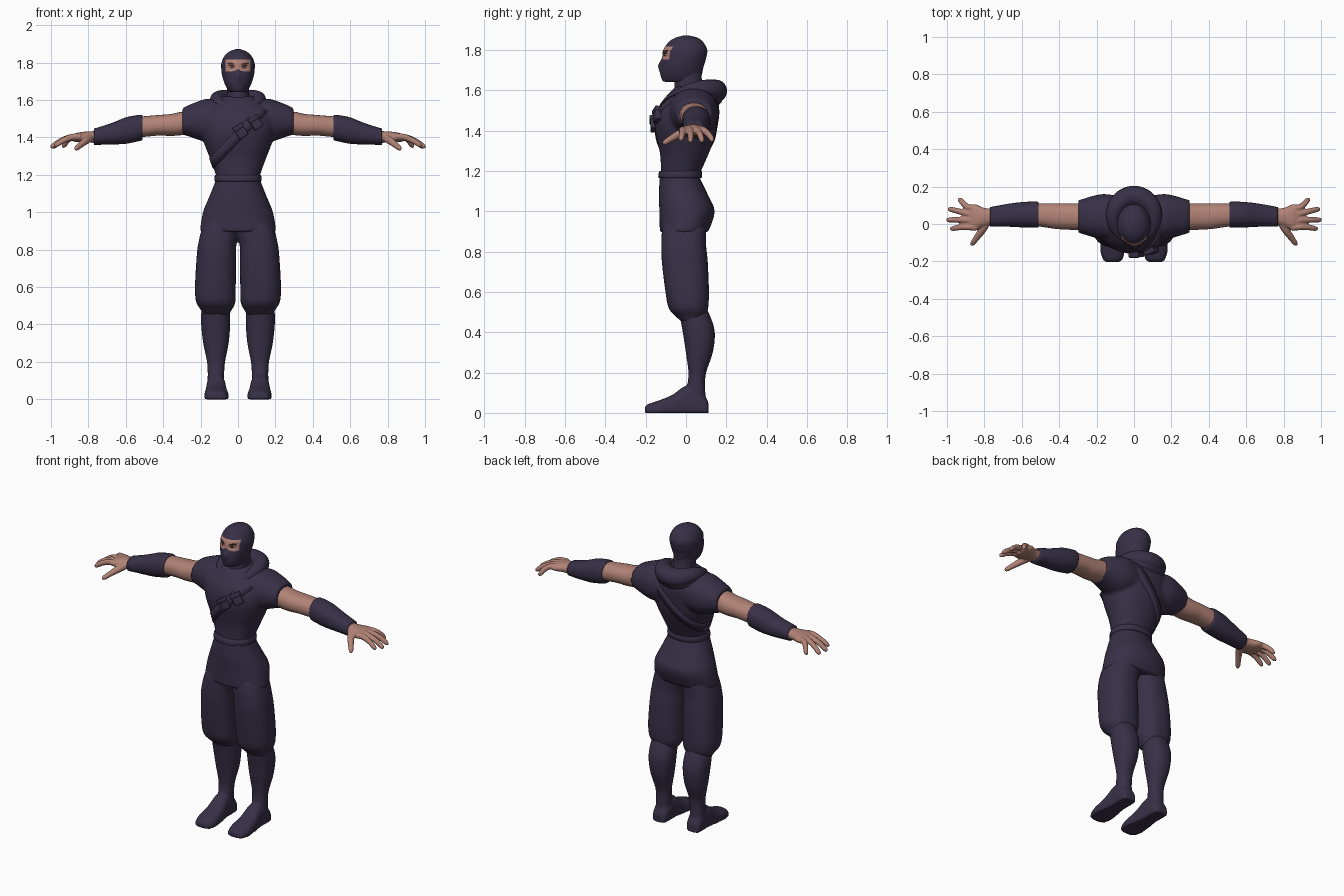
import bpy, bmesh, math
from mathutils import Vector, Matrix
from mathutils.bvhtree import BVHTree

if "Cube" in bpy.data.objects:
    bpy.data.objects.remove(bpy.data.objects["Cube"])


def material(name, rgb):
    m = bpy.data.materials.new(name)
    m.diffuse_color = (*rgb, 1)
    m.use_nodes = True
    m.node_tree.nodes["Principled BSDF"].inputs["Base Color"].default_value = m.diffuse_color
    return m


CLOTH = material("dark_purple_cloth", (0.040, 0.030, 0.064))
SKIN = material("skin", (0.44, 0.225, 0.18))
BROWN = material("dark_brown", (0.07, 0.03, 0.025))
WHITE = material("eye_white", (0.6, 0.5, 0.47))


def spline(rows, steps):
    """Catmull-Rom through rows of numbers."""
    out = []
    for i in range(len(rows) - 1):
        a, b, c, d = (rows[min(max(i + k, 0), len(rows) - 1)] for k in (-1, 0, 1, 2))
        for s in range(steps):
            t = s / steps
            out.append([q + 0.5 * t * (r - p + t * (2 * p - 5 * q + 4 * r - w + t * (3 * (q - r) + w - p)))
                        for p, q, r, w in zip(a, b, c, d)])
    return out + [list(rows[-1])]


def skin_rings(bm, rings, closed=False):
    vs = [[bm.verts.new(p) for p in ring] for ring in rings]
    n = len(vs[0])
    for i in range(len(vs) if closed else len(vs) - 1):
        a, b = vs[i], vs[(i + 1) % len(vs)]
        for j in range(n):
            bm.faces.new((a[j], a[(j + 1) % n], b[(j + 1) % n], b[j]))
    if not closed:
        bm.faces.new(vs[0])
        bm.faces.new(vs[-1])


def loft(bm, axis, rows, n=40, steps=5, power=2.2):
    """Rows: position on axis, then min/max extents on the two other axes."""
    rings = []
    for p, a0, a1, b0, b1 in spline(rows, steps):
        ring = []
        for j in range(n):
            t = 2 * math.pi * j / n
            c, s = math.cos(t), math.sin(t)
            u = (a0 + a1) / 2 + (a1 - a0) / 2 * math.copysign(abs(c) ** (2 / power), c)
            v = (b0 + b1) / 2 + (b1 - b0) / 2 * math.copysign(abs(s) ** (2 / power), s)
            co = {'x': (p, u, v), 'y': (u, p, v), 'z': (u, v, p)}[axis]
            ring.append((co[0], co[1], max(co[2], 0)))
        rings.append(ring)
    skin_rings(bm, rings)


def tube(bm, pts, n=14, closed=False):
    """Round tube; points are x, y, z, radius."""
    rings = []
    for i, p in enumerate(pts):
        k = len(pts)
        a = pts[(i - 1) % k] if closed else pts[max(i - 1, 0)]
        b = pts[(i + 1) % k] if closed else pts[min(i + 1, k - 1)]
        d = (Vector(b[:3]) - Vector(a[:3])).normalized()
        u = d.cross(Vector((0, 0, 1))).normalized()
        v = u.cross(d)
        rings.append([Vector(p[:3]) + p[3] * (u * math.cos(2 * math.pi * j / n) + v * math.sin(2 * math.pi * j / n))
                      for j in range(n)])
    skin_rings(bm, rings, closed)


def finish(bm, name, mats, mirror=False, voxel=0, smooth=4):
    bmesh.ops.recalc_face_normals(bm, faces=bm.faces)
    me = bpy.data.meshes.new(name)
    bm.to_mesh(me)
    bm.free()
    for m in mats:
        me.materials.append(m)
    me.polygons.foreach_set("use_smooth", [True] * len(me.polygons))
    ob = bpy.data.objects.new(name, me)
    bpy.context.collection.objects.link(ob)
    if mirror:
        ob.modifiers.new("mirror", 'MIRROR').use_mirror_merge = False
    if voxel:
        r = ob.modifiers.new("blend", 'REMESH')
        r.mode, r.voxel_size, r.use_smooth_shade = 'VOXEL', voxel, True
        s = ob.modifiers.new("soften", 'SMOOTH')
        s.factor, s.iterations = 0.5, smooth
    return ob


def sym(rows):
    return [(z, -w, w, a, b) for z, w, a, b in rows]


# tunic body with short sleeves
bm = bmesh.new()
loft(bm, 'z', sym([(.895, .195, -.125, .10), (.91, .202, -.13, .115), (1.0, .187, -.132, .142),
                   (1.08, .155, -.135, .11), (1.17, .12, -.13, .068), (1.2, .119, -.125, .075),
                   (1.28, .147, -.128, .11), (1.36, .178, -.145, .14), (1.44, .2, -.155, .155),
                   (1.52, .2, -.135, .165), (1.58, .15, -.09, .15), (1.62, .08, -.05, .1)]), n=56)
bm.normal_update()
torso = BVHTree.FromBMesh(bm)
sleeve = [(.08, -.09, .15, 1.38, 1.6), (.16, -.085, .16, 1.375, 1.607), (.22, -.07, .15, 1.39, 1.59),
          (.27, -.055, .135, 1.408, 1.57), (.297, -.048, .127, 1.413, 1.556)]
loft(bm, 'x', sleeve)
loft(bm, 'x', [(-r[0], *r[1:]) for r in sleeve])
finish(bm, "tunic", [CLOTH], voxel=.009)

# waist belt
bm = bmesh.new()
loft(bm, 'z', sym([(1.165, .121, -.134, .074), (1.17, .126, -.138, .08),
                   (1.195, .124, -.134, .08), (1.2, .12, -.128, .076)]), n=56, steps=2)
finish(bm, "waist_belt", [CLOTH])

# diagonal chest strap wrapped on the torso
bm = bmesh.new()
rings = []
for i in range(80):
    t = 2 * math.pi * i / 80
    d = Vector((math.cos(t), math.sin(t), 1.05 * math.cos(t))).normalized()
    ring = []
    for off, lift in ((-.027, -.01), (-.027, .005), (.027, .005), (.027, -.01)):
        o = Vector((0, 0, 1.41)) + Vector((-.72, 0, .69)) * off
        hit = torso.ray_cast(o, d)[0] or o + d * .15
        ring.append(hit + d * lift)
    rings.append(ring)
skin_rings(bm, rings, closed=True)
finish(bm, "chest_strap", [CLOTH])

# two pouches on the strap
for i, (x, z) in enumerate(((.014, 1.433), (.093, 1.478))):
    y = torso.ray_cast(Vector((x, -1, z)), Vector((0, 1, 0)))[0].y
    bm = bmesh.new()
    for size, dy, dz in (((.054, .036, .07), 0, 0), ((.06, .042, .026), -.001, .024)):
        m = Matrix.Translation((x, y - .004, z)) @ Matrix.Rotation(math.radians(-33), 4, 'Y') \
            @ Matrix.Rotation(math.radians(20 * i), 4, 'Z') @ Matrix.Translation((0, dy, dz))
        bmesh.ops.create_cube(bm, size=1, matrix=m @ Matrix.Diagonal((*size, 1)))
    ob = finish(bm, f"pouch_{i + 1}", [CLOTH])
    b = ob.modifiers.new("round", 'BEVEL')
    b.width, b.segments = .006, 3

# lowered hood around the neck
bm = bmesh.new()
hood = []
for i in range(56):
    t = 2 * math.pi * i / 56
    b = (1 + math.sin(t)) / 2
    hood.append((.11 * math.cos(t), .03 + .118 * math.sin(t), 1.545 + .16 * b - .108 * b * b, .022 + .034 * b))
tube(bm, hood, n=20, closed=True)
finish(bm, "hood", [CLOTH])
bm = bmesh.new()
tube(bm, [(x * 1.12, y * 1.0 - .012, z - .03, r * .85) for x, y, z, r in hood], n=20, closed=True)
finish(bm, "hood_drape", [CLOTH])

# neck
bm = bmesh.new()
loft(bm, 'z', sym([(1.5, .075, -.06, .11), (1.6, .062, -.058, .088), (1.66, .06, -.055, .078), (1.74, .06, -.05, .08)]))
finish(bm, "neck", [CLOTH])

# masked head with an open eye band
bm = bmesh.new()
loft(bm, 'z', sym([(1.642, .035, -.1, .05), (1.648, .05, -.116, .068), (1.68, .068, -.126, .079), (1.72, .082, -.124, .088),
                   (1.76, .089, -.118, .1), (1.80, .088, -.113, .105), (1.84, .069, -.085, .085),
                   (1.862, .04, -.05, .055), (1.873, .006, -.006, .01)]), n=120, steps=10, power=2.05)
for v in bm.verts:
    x, y, z = v.co
    if y < 0:  # nose bridge and eye sockets
        v.co.y -= .014 * math.exp(-(x / .018) ** 2 - ((z - 1.722) / .028) ** 2)
        v.co.y += .009 * math.exp(-((abs(x) - .036) / .02) ** 2 - ((z - 1.778) / .014) ** 2)
for f in bm.faces:
    c = f.calc_center_median()
    if c.y < -.06 and abs(c.x) < .067 and 1.752 + .012 * math.exp(-(c.x / .02) ** 2) < c.z < 1.815:
        f.material_index = 1
bm.normal_update()
head = BVHTree.FromBMesh(bm)
finish(bm, "head", [CLOTH, SKIN])


# eyes and brows as thin plates laid on the face
def face_plate(name, mat, cx, cz, w, h, tilt, lift):
    bm = bmesh.new()
    ring = []
    for j in range(24):
        t = 2 * math.pi * j / 24
        x = cx + w * math.cos(t)
        ring.append(Vector((x, 0, cz + h * math.sin(t) + tilt * (x - cx))))
    pts = [head.ray_cast(Vector((p.x, -1, p.z)), Vector((0, 1, 0)))[0] for p in ring]
    skin_rings(bm, [[p + Vector((0, dy, 0)) for p in pts] for dy in (-lift, .003)])
    finish(bm, name, [mat], mirror=True)


face_plate("eye_whites", WHITE, .035, 1.776, .014, .006, .1, .002)
face_plate("irises", BROWN, .034, 1.776, .006, .006, 0, .003)
face_plate("upper_lids", BROWN, .035, 1.783, .017, .0025, .15, .003)
face_plate("brows", BROWN, .038, 1.794, .021, .0035, .2, .003)

# bare upper arms
bm = bmesh.new()
loft(bm, 'x', [(.2, -.03, .11, 1.42, 1.55), (.3, -.032, .11, 1.412, 1.537), (.36, -.03, .11, 1.408, 1.525),
               (.42, -.026, .11, 1.41, 1.52), (.48, -.017, .11, 1.405, 1.515), (.54, -.01, .11, 1.40, 1.51)])
finish(bm, "upper_arms", [SKIN], mirror=True)

# forearm wraps
bm = bmesh.new()
loft(bm, 'x', [(.51, -.017, .117, 1.386, 1.519), (.53, -.02, .12, 1.38, 1.52), (.6, -.018, .117, 1.366, 1.507),
               (.68, -.014, .107, 1.362, 1.475), (.77, -.013, .09, 1.36, 1.447)])
finish(bm, "forearm_wraps", [CLOTH], mirror=True)

# hands: palm, fingers and thumb blended together
bm = bmesh.new()
loft(bm, 'x', [(.74, .0, .08, 1.37, 1.435), (.80, -.012, .086, 1.372, 1.432),
               (.85, -.032, .106, 1.375, 1.427), (.885, -.022, .1, 1.378, 1.415)], n=28)
for y0, tx, ty, tz in ((.088, .94, .127, 1.348), (.055, .992, .078, 1.343), (.02, 1.0, .022, 1.343), (-.016, .98, -.024, 1.35)):
    tube(bm, spline([(.84, y0 - .005, 1.402, .017), (.885, y0, 1.402, .0175),
                     ((.885 + tx) / 2, (y0 + ty) / 2 + .002, 1.384, .0155), (tx - .012, ty, tz + .012, .0135), (tx, ty, tz, .007)], 4))
tube(bm, spline([(.785, .015, 1.4, .022), (.81, -.03, 1.385, .021), (.842, -.075, 1.36, .0165),
                 (.862, -.102, 1.343, .0135), (.869, -.114, 1.336, .007)], 4))
finish(bm, "hands", [SKIN], mirror=True, voxel=.005, smooth=2)

# baggy trousers gathered below the knee
bm = bmesh.new()
loft(bm, 'z', [(.45, .05, .185, -.02, .09), (.48, .032, .2, -.052, .1), (.52, .014, .224, -.086, .11),
               (.6, .012, .23, -.102, .114), (.75, .01, .222, -.12, .108), (.83, .008, .213, -.122, .1),
               (.92, -.012, .19, -.118, .1), (1.0, -.01, .15, -.1, .1)], power=2.4)
finish(bm, "trousers", [CLOTH], mirror=True, voxel=.009, smooth=2)

# lower legs blended into soft boots
bm = bmesh.new()
loft(bm, 'z', [(.04, .075, .165, .0, .1), (.13, .074, .162, .006, .095), (.2, .069, .166, .012, .1), (.3, .05, .186, -.001, .133),
               (.4, .042, .197, -.016, .143), (.48, .045, .195, -.03, .12), (.54, .06, .18, -.03, .09)])
loft(bm, 'y', [(-.204, .085, .145, -.01, .028), (-.19, .062, .166, -.03, .043), (-.14, .05, .18, -.03, .06),
               (-.07, .057, .175, -.03, .088), (0, .066, .168, -.03, .135), (.06, .068, .168, -.03, .12),
               (.1, .075, .162, -.03, .075), (.112, .09, .148, -.02, .045)], power=2.5)
finish(bm, "lower_legs", [CLOTH], mirror=True, voxel=.007)
